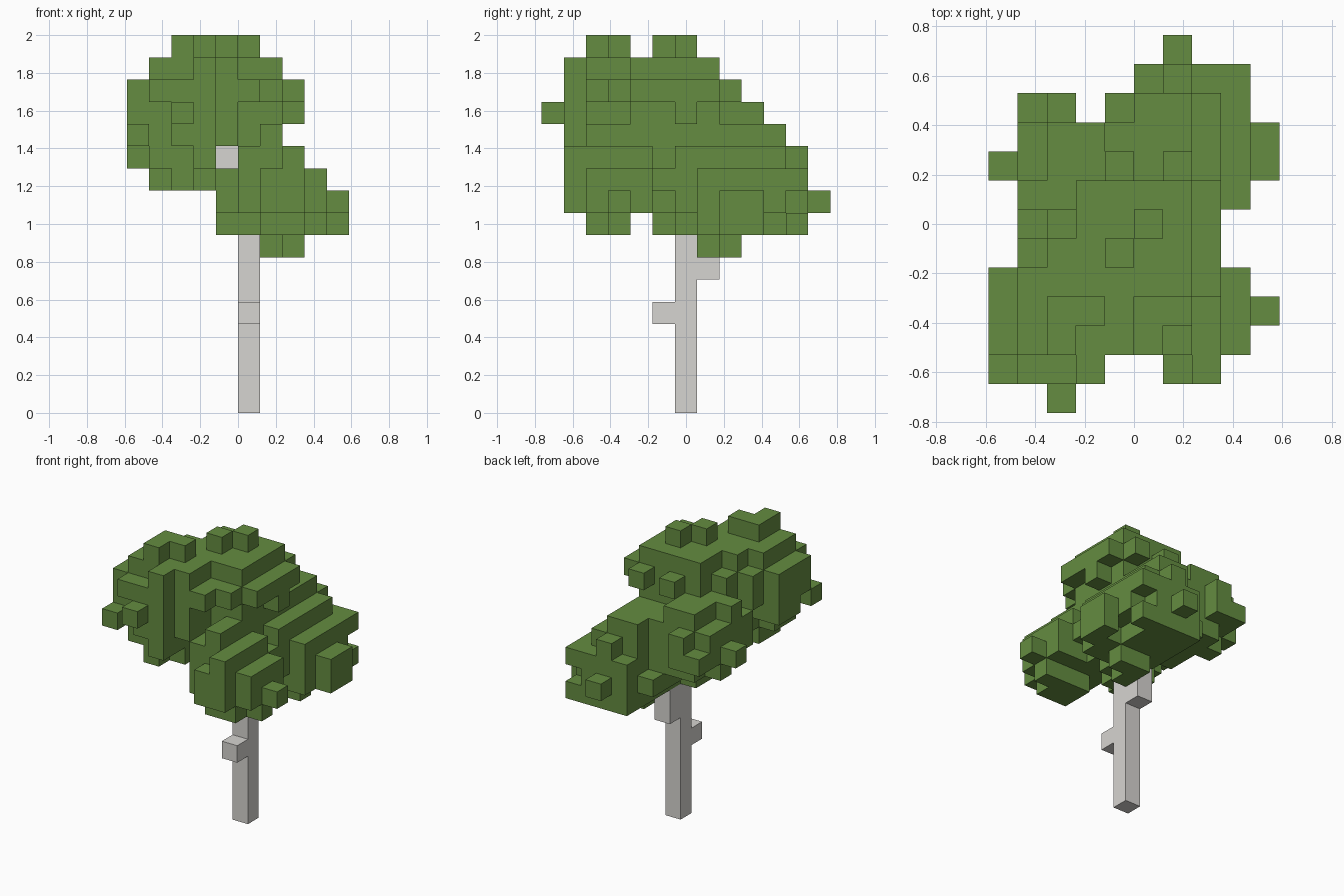
import bpy
import bmesh
import random
from mathutils import Vector

random.seed(7)
cube = bpy.data.objects.get("Cube")
if cube:
    bpy.data.objects.remove(cube, do_unlink=True)

UNIT = 2 / 17                      # edge of one block
ORIGIN = Vector((-5, -6.5, 0))     # grid corner, in blocks


def make_material(name, color):
    mat = bpy.data.materials.new(name)
    mat.use_nodes = True
    mat.diffuse_color = color
    mat.node_tree.nodes["Principled BSDF"].inputs["Base Color"].default_value = color
    return mat


def neighbours(cell):
    """Yield each axis direction with the cell next door."""
    for axis in range(3):
        for sign in (-1, 1):
            step = [0, 0, 0]
            step[axis] = sign
            yield step, tuple(c + s for c, s in zip(cell, step))


def build_blocks(name, cells, mat):
    """Skin a set of grid cells, leaving out faces shared by two cells."""
    bm = bmesh.new()
    for cell in sorted(cells):
        for step, beside in neighbours(cell):
            if beside in cells:
                continue
            normal = Vector(step)
            u = Vector((step[2], step[0], step[1]))
            v = normal.cross(u)
            mid = Vector(cell) + ORIGIN + Vector((.5, .5, .5)) + normal / 2
            corners = [mid + (a * u + b * v) / 2
                       for a, b in ((-1, -1), (1, -1), (1, 1), (-1, 1))]
            bm.faces.new([bm.verts.new(c * UNIT) for c in corners])
    bmesh.ops.remove_doubles(bm, verts=bm.verts, dist=UNIT / 100)
    mesh = bpy.data.meshes.new(name)
    bm.to_mesh(mesh)
    bm.free()
    mesh.materials.append(mat)
    obj = bpy.data.objects.new(name, mesh)
    bpy.context.collection.objects.link(obj)
    return obj


def outline(rows, first):
    """Read rows of # marks, top row first, into (column, row) cells."""
    return {(col, first + len(rows) - 1 - r)
            for r, row in enumerate(rows)
            for col, mark in enumerate(row) if mark == "#"}


# Outlines of the crown: width by height, depth by height, width by depth
front = outline(["..####", ".######", "########", "########", "#######",
                 "########", ".########", "....######", "....######",
                 "......##"], 7)
side = outline(["..##.##", ".#######", ".########", "##########",
                ".##########", ".###########", ".###########",
                ".############", "..##.#######", ".......##"], 7)
plan = outline(["......#", ".....####", ".##.#####", ".#########",
                "##########", ".########", ".#######", ".#######",
                "#########", "##########", "#########", "####..##",
                "..#"], 0)

# Trunk with its stub branches and the limb inside the crown
trunk = {(5, 6, k) for k in range(11)}
trunk |= {(5, 5, 4), (5, 7, 6), (5, 7, 7), (4, 6, 10), (4, 6, 11)}

# Leaf clusters: centre and radii in blocks
clusters = [
    ((2.4, 3, 13.3), (2.6, 2.5, 3.2)),     # high front
    ((4.7, 5.5, 14.1), (2.8, 2.7, 2.2)),   # high middle
    ((6.6, 2.9, 9.9), (2.4, 2.2, 2.3)),    # low front
    ((6.2, 8.6, 9.6), (2.6, 2.9, 2.5)),    # low back
    ((2.4, 7.7, 11.4), (2.2, 2.6, 2)),     # back side
    ((4.8, 6, 10.2), (2.8, 2.6, 2.5)),     # core
]

# Leaf blocks that stand out from the clusters
tips = {(2, 2, 16), (2, 3, 16), (3, 3, 16), (4, 5, 16), (5, 6, 16),
        (0, 1, 12), (0, 2, 13), (0, 2, 14), (7, 7, 14), (6, 8, 14),
        (6, 2, 12), (6, 3, 12), (7, 2, 8), (8, 3, 8), (9, 3, 9)}
tips |= {(5, j, 12) for j in (8, 9, 10)}
tips |= {(i, 11, k) for i in (5, 6, 7) for k in (8, 9, 10)} | {(8, 11, 8)}
tips |= {(9, j, k) for j in (8, 9) for k in (8, 9)}


def distance(cell):
    return min(sum(((c - m) / r) ** 2 for c, m, r in zip(cell, mid, rad))
               for mid, rad in clusters)


def allowed(i, j, k):
    in_gap = (i, k) == (4, 11) and j < 6
    return ((i, k) in front and (j, k) in side and (i, j) in plan
            and (k < 16 or (i, j, k) in tips)
            and not in_gap and (i, j, k) not in trunk)


space = [(i, j, k) for i in range(10) for j in range(13)
         for k in range(7, 17) if allowed(i, j, k)]
leaves = {c for c in space
          if c in tips or distance(c) + random.uniform(-.3, .25) < 1}

# Single leaf blocks that complete the outline
for cells, a, b in ((front, 0, 2), (side, 1, 2), (plan, 0, 1)):
    covered = {(c[a], c[b]) for c in leaves}
    for spot in sorted(cells - covered):
        options = [c for c in space if (c[a], c[b]) == spot]
        if options:
            leaves.add(min(options, key=distance))

# Close single-block pits
leaves |= {c for c in space
           if sum(n in leaves for step, n in neighbours(c)) > 4}

bark = make_material("pale_grey_bark", (.675, .66, .635, 1))
green = make_material("leaf_green", (.128, .264, .052, 1))
build_blocks("trunk", trunk, bark)
build_blocks("leaf_crown", leaves, green)
